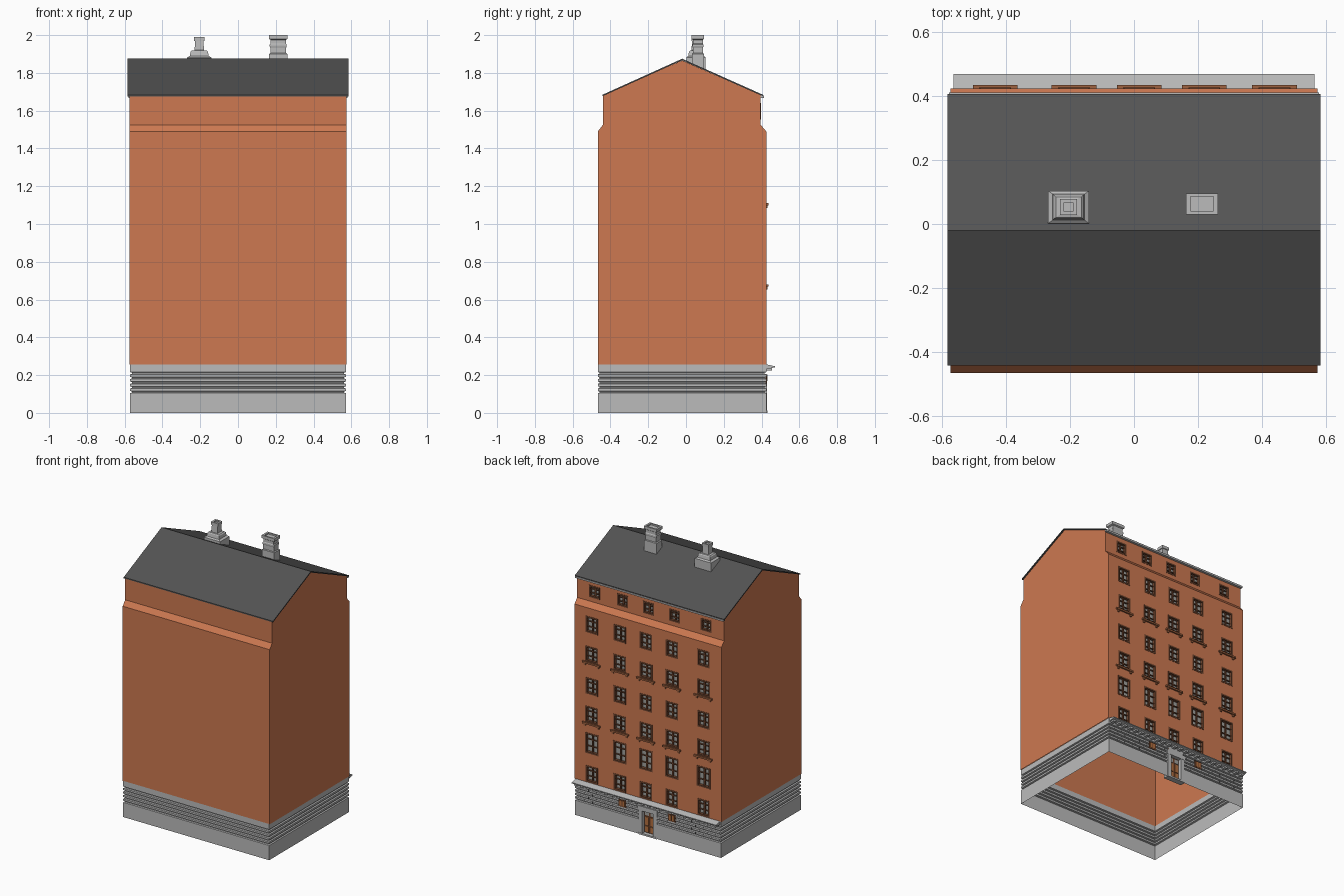
import bpy, bmesh, math

if "Cube" in bpy.data.objects:
    bpy.data.objects.remove(bpy.data.objects["Cube"])


def mat(name, r, g, b):
    m = bpy.data.materials.new(name)
    m.diffuse_color = (r, g, b, 1)
    m.use_nodes = True
    m.node_tree.nodes["Principled BSDF"].inputs["Base Color"].default_value = m.diffuse_color
    return m


ORANGE = mat("orange_plaster", 0.61, 0.19, 0.082)
STONE = mat("grey_stone", 0.5, 0.5, 0.5)
ROOF = mat("dark_roof", 0.088, 0.088, 0.088)
FRAME = mat("brown_frame", 0.16, 0.06, 0.028)
SILL = mat("brown_sill", 0.34, 0.12, 0.05)
GLASS = mat("window_glass", 0.36, 0.36, 0.34)
JOINT = mat("dark_joint", 0.13, 0.13, 0.13)
DOOR = mat("door_wood", 0.45, 0.16, 0.05)


def finish(bm, name, material):
    me = bpy.data.meshes.new(name)
    bm.to_mesh(me)
    bm.free()
    me.materials.append(material)
    ob = bpy.data.objects.new(name, me)
    bpy.context.collection.objects.link(ob)
    return ob


def face(bm, pts):
    bm.faces.new([bm.verts.new(p) for p in pts])


def box(bm, x0, x1, y0, y1, z0, z1):
    vs = bmesh.ops.create_cube(bm, size=1)["verts"]
    for v in vs:
        v.co = (x1 if v.co.x > 0 else x0, y1 if v.co.y > 0 else y0, z1 if v.co.z > 0 else z0)


def prism(name, profile, x, material):
    """Closed y-z profile extruded from -x to x."""
    bm = bmesh.new()
    f = bm.faces.new([bm.verts.new((-x, y, z)) for y, z in profile])
    r = bmesh.ops.extrude_face_region(bm, geom=[f], use_keep_orig=True)
    for v in r["geom"]:
        if isinstance(v, bmesh.types.BMVert):
            v.co.x = x
    bmesh.ops.recalc_face_normals(bm, faces=bm.faces)
    return finish(bm, name, material)


X, BACK, FRONT = 0.575, 0.425, -0.467
ATT_B, ATT_F = 0.395, -0.44
COLS = [-0.435, -0.188, 0.016, 0.22, 0.44]
# centre z, width, height, has sill
MAIN = [(0.318, 0.095, 0.115, False), (0.535, 0.105, 0.145, False), (0.738, 0.1, 0.115, True),
        (0.94, 0.095, 0.115, False), (1.165, 0.1, 0.11, True), (1.374, 0.095, 0.115, False)]
ATTIC = [(1.597, 0.085, 0.085, False)]

# body: gables, front wall, shoulders; open underneath
bm = bmesh.new()
front = [(FRONT, 0.255), (FRONT, 1.49), (ATT_F, 1.525), (ATT_F, 1.682)]
back = [(BACK, 0.255), (BACK, 1.49), (ATT_B, 1.525), (ATT_B, 1.682)]
for a, b in zip(front, front[1:]):
    face(bm, [(X, *a), (X, *b), (-X, *b), (-X, *a)])
face(bm, [(-X, *back[1]), (-X, *back[2]), (X, *back[2]), (X, *back[1])])
outline = front[:1] + back + [(-0.02, 1.866)] + front[:0:-1]
face(bm, [(X, *p) for p in outline])
face(bm, [(-X, *p) for p in reversed(outline)])


def wall(y, z0, z1, rows):
    """Back wall made of quads, leaving a hole for every window."""
    def quad(xa, xb, za, zb):
        face(bm, [(xa, y, za), (xa, y, zb), (xb, y, zb), (xb, y, za)])
    z = z0
    for cz, w, h, _ in rows:
        quad(-X, X, z, cz - h / 2)
        edges = [-X] + [c + s * w / 2 for c in COLS for s in (-1, 1)] + [X]
        for i in range(0, len(edges), 2):
            quad(edges[i], edges[i + 1], cz - h / 2, cz + h / 2)
        z = cz + h / 2
    quad(-X, X, z, z1)


wall(BACK, 0.255, 1.49, MAIN)
wall(ATT_B, 1.525, 1.682, ATTIC)
finish(bm, "body_walls", ORANGE)

# windows: frames lining the holes, glazing bars, panes and sills
fr, gl, si = bmesh.new(), bmesh.new(), bmesh.new()
for y, rows in ((BACK, MAIN), (ATT_B, ATTIC)):
    for cz, w, h, sill in rows:
        for c in COLS:
            x0, x1, z0, z1, t = c - w / 2, c + w / 2, cz - h / 2, cz + h / 2, 0.011
            for xa, xb in ((x0, x0 + t), (x1 - t, x1)):
                box(fr, xa, xb, y - 0.025, y + 0.002, z0, z1)
            for za, zb in ((z0, z0 + t), (z1 - t, z1)):
                box(fr, x0 + t, x1 - t, y - 0.025, y + 0.002, za, zb)
            box(fr, c - 0.005, c + 0.005, y - 0.022, y - 0.008, z0 + t, z1 - t)
            for k in (1, 2):
                zb = z0 + h * k / 3
                box(fr, x0 + t, x1 - t, y - 0.022, y - 0.009, zb - 0.003, zb + 0.003)
            box(gl, x0 + 0.002, x1 - 0.002, y - 0.023, y - 0.018, z0 + 0.002, z1 - 0.002)
            if sill:
                box(si, c - 0.07, c + 0.07, y - 0.002, y + 0.011, z0 - 0.012, z0)
                for s in (-0.052, 0.052):
                    box(si, c + s - 0.007, c + s + 0.007, y - 0.002, y + 0.007, z0 - 0.026, z0 - 0.012)
finish(fr, "window_frames", FRAME)
finish(gl, "window_panes", GLASS)
finish(si, "window_sills", SILL)

# stone base with horizontal grooves and a doorway gap at the back
bm = bmesh.new()
BX, DW, DH = 0.571, 0.062, 0.19
GROOVES = [0.11, 0.135, 0.16, 0.185, 0.21]
levels = [(0, 0)]
for g in GROOVES:
    levels += [(g - 0.006, 0), (g - 0.003, 0.009), (g + 0.003, 0.009), (g + 0.006, 0)]
levels.append((0.256, 0))


def ring(z, d):
    b, f = BACK - d, FRONT + d
    return [(DW, b, z), (BX - d, b, z), (BX - d, f, z), (d - BX, f, z), (d - BX, b, z), (-DW, b, z)]


for lo, hi in zip(levels, levels[1:]):
    a, b = ring(*lo), ring(*hi)
    for i in range(5):
        face(bm, [a[i], b[i], b[i + 1], a[i + 1]])
face(bm, [(-DW, BACK, DH), (-DW, BACK, 0.256), (DW, BACK, 0.256), (DW, BACK, DH)])
finish(bm, "stone_base", STONE)

# staggered upright joints between the stone courses
bm = bmesh.new()
for r, z in enumerate(GROOVES[:-1]):
    for i in range(-9, 10):
        x = (i + 0.5 * (r % 2)) * 0.062
        if DW + 0.02 < abs(x) < BX - 0.01:
            box(bm, x - 0.002, x + 0.002, BACK - 0.003, BACK + 0.0008, z + 0.005, z + 0.02)
finish(bm, "stone_joints", JOINT)

# cornice above the base with small blocks under it
prism("base_cornice", [(0.42, 0.232), (0.45, 0.236), (0.47, 0.241), (0.47, 0.247), (0.42, 0.258)], 0.565, STONE)
bm = bmesh.new()
for i in range(24):
    x = -0.545 + i * 1.09 / 23
    box(bm, x - 0.011, x + 0.011, 0.42, 0.455, 0.224, 0.237)
finish(bm, "cornice_blocks", STONE)

# doorway: surround, step, door leaves with panels
bm = bmesh.new()
for s in (-1, 1):
    a, b = sorted((s * 0.042, s * 0.072))
    box(bm, a, b, BACK - 0.035, BACK + 0.004, 0, DH)
box(bm, -0.076, 0.076, BACK - 0.035, BACK + 0.006, DH - 0.02, DH + 0.012)
box(bm, -0.07, 0.07, BACK - 0.035, BACK + 0.006, 0, 0.012)
finish(bm, "door_surround", STONE)
bm = bmesh.new()
box(bm, -0.043, 0.043, BACK - 0.034, BACK - 0.022, 0.011, DH - 0.019)
finish(bm, "door", FRAME)
pan, lit = bmesh.new(), bmesh.new()
for s in (-1, 1):
    a, b = sorted((s * 0.006, s * 0.036))
    for z0, z1 in ((0.02, 0.06), (0.068, 0.125)):
        box(pan, a, b, BACK - 0.024, BACK - 0.017, z0, z1)
    box(lit, a, b, BACK - 0.024, BACK - 0.019, 0.135, 0.163)
finish(lit, "door_lights", GLASS)

# small cellar openings on both sides of the door
bm = bmesh.new()
for c in (-0.188, 0.2):
    box(bm, c - 0.028, c + 0.028, BACK - 0.005, BACK + 0.002, 0.155, 0.205)
    for s in (-1, 1):
        box(pan, c + s * 0.012 - 0.008, c + s * 0.012 + 0.008, BACK - 0.004, BACK + 0.004, 0.162, 0.198)
finish(bm, "cellar_window_frames", FRAME)
finish(pan, "wood_panels", DOOR)

# gable roof and the gutter strip along the back eave
t = 0.008
prism("roof", [(-0.443, 1.676), (-0.02, 1.867), (0.408, 1.676), (0.408, 1.676 + t),
               (-0.02, 1.867 + t), (-0.443, 1.676 + t)], 0.584, ROOF)
bm = bmesh.new()
box(bm, -0.58, 0.58, 0.394, 0.412, 1.668, 1.679)
finish(bm, "back_gutter", STONE)


def chimney(name, cx, cy, levels):
    """Stack of rectangular rings: (z, half width, half depth)."""
    bm = bmesh.new()
    rings = [[bm.verts.new((cx + sx * w, cy + sy * d, z)) for sx, sy in ((-1, -1), (1, -1), (1, 1), (-1, 1))]
             for z, w, d in levels]
    for a, b in zip(rings, rings[1:]):
        for i in range(4):
            j = (i + 1) % 4
            bm.faces.new([a[i], a[j], b[j], b[i]])
    bm.faces.new(rings[-1])
    finish(bm, name, STONE)


chimney("stepped_chimney", -0.205, 0.053, [
    (1.8, 0.064, 0.051), (1.882, 0.064, 0.051), (1.89, 0.05, 0.041), (1.912, 0.046, 0.037),
    (1.918, 0.04, 0.032), (1.92, 0.025, 0.024), (1.968, 0.022, 0.021), (1.97, 0.027, 0.025),
    (1.99, 0.027, 0.025), (1.99, 0.014, 0.014), (1.982, 0.014, 0.014)])
chimney("tall_chimney", 0.213, 0.063, [
    (1.8, 0.048, 0.031), (1.9, 0.048, 0.031), (1.905, 0.042, 0.027), (1.935, 0.042, 0.027),
    (1.94, 0.045, 0.029), (1.95, 0.045, 0.029), (1.955, 0.04, 0.026), (1.975, 0.04, 0.026),
    (1.98, 0.05, 0.033), (2.0, 0.05, 0.033), (2.0, 0.036, 0.023), (1.99, 0.036, 0.023)])
